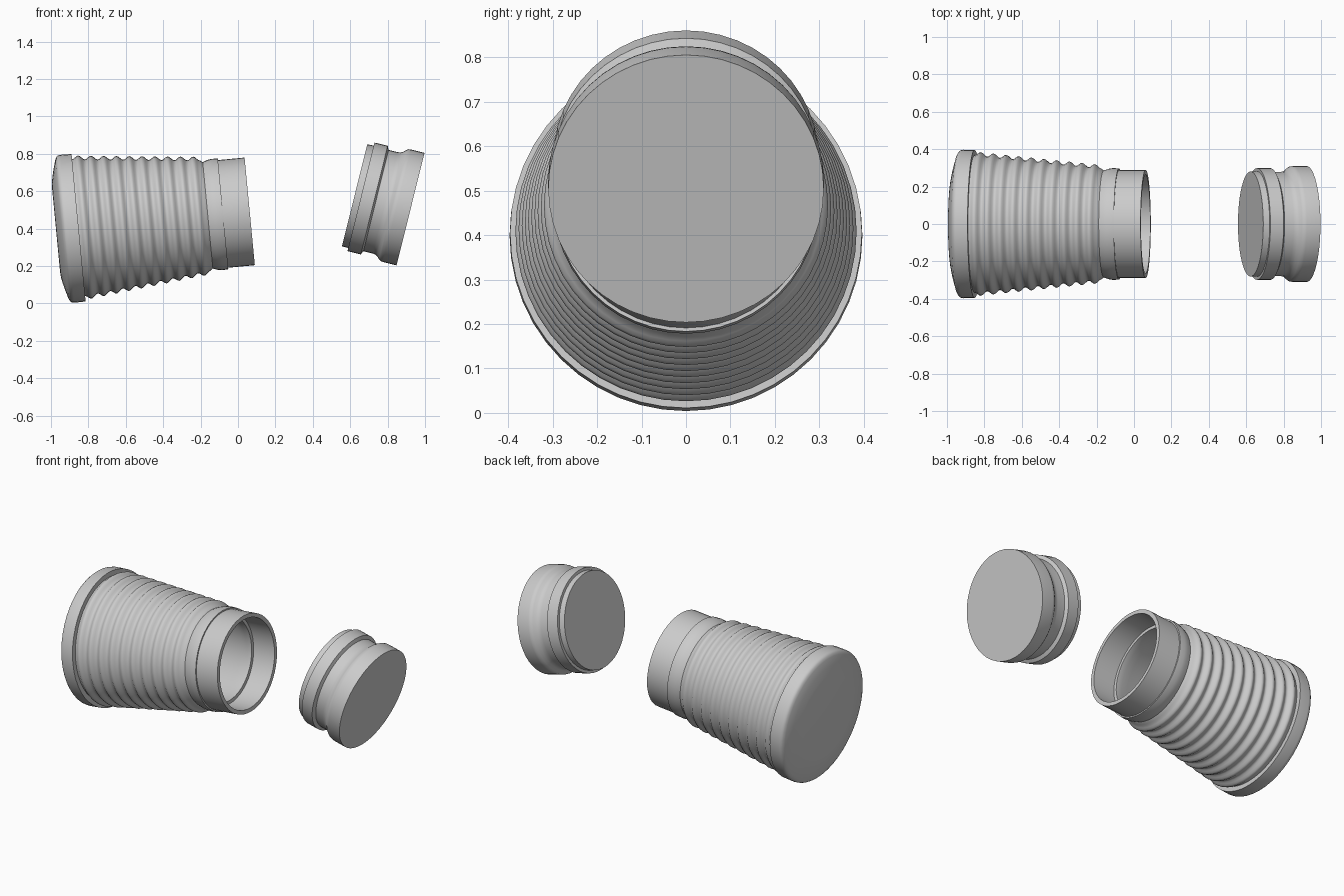
import bpy, bmesh, math
from mathutils import Vector, Matrix

if "Cube" in bpy.data.objects:
    bpy.data.objects.remove(bpy.data.objects["Cube"])

SIDES = 48

grey = bpy.data.materials.new("light_grey")
grey.use_nodes = True
colour = (0.6, 0.6, 0.6, 1)
grey.diffuse_color = colour
grey.node_tree.nodes["Principled BSDF"].inputs["Base Color"].default_value = colour


def lathe(name, profile, origin, direction):
    """Spin (distance, radius) points round an axis; zero radius closes to a pole."""
    bm = bmesh.new()
    rings = []
    for dist, rad in profile:
        if rad == 0:
            rings.append([bm.verts.new((0, 0, dist))] * SIDES)
        else:
            turns = [2 * math.pi * i / SIDES for i in range(SIDES)]
            rings.append([bm.verts.new((rad * math.cos(a), rad * math.sin(a), dist))
                          for a in turns])
    for a, b in zip(rings, rings[1:]):
        for i in range(SIDES):
            j = (i + 1) % SIDES
            bm.faces.new(dict.fromkeys((a[i], a[j], b[j], b[i])))
    bmesh.ops.recalc_face_normals(bm, faces=bm.faces)
    mesh = bpy.data.meshes.new(name)
    bm.to_mesh(mesh)
    bm.free()
    mesh.materials.append(grey)
    obj = bpy.data.objects.new(name, mesh)
    bpy.context.collection.objects.link(obj)

    # Aim the spin axis along the given direction in the xz plane
    z = Vector(direction).normalized()
    y = Vector((0, 1, 0))
    turn = Matrix((y.cross(z), y, z)).transposed().to_4x4()
    obj.matrix_world = Matrix.Translation(origin) @ turn

    bpy.ops.object.select_all(action="DESELECT")
    obj.select_set(True)
    bpy.context.view_layer.objects.active = obj
    bpy.ops.object.shade_smooth_by_angle(angle=math.radians(40))
    return obj


# Ribbed wall: tapering waves between the collar and the base rim
PITCH, WAVES, STEPS = 0.068, 10, 8
START = 0.239
ribs = []
for k in range(WAVES * STEPS + 1):
    s = START + PITCH * k / STEPS
    crest = 0.291 + 0.105 * s
    wave = 0.5 + 0.5 * math.cos(2 * math.pi * k / STEPS)
    ribs.append((s, crest - 0.02 * wave))

# Open body: hollow inside, neck, collar, ribs, base rim and rounded end
inside = [(1.0, 0), (1.0, 0.35), (0.93, 0.35), (0.23, 0.262),
          (0.18, 0.245), (0.143, 0.245), (0.143, 0.265), (0, 0.265)]
neck = [(0, 0.289), (0.143, 0.289), (0.143, 0.297), (0.175, 0.299),
        (0.2, 0.295), (0.225, 0.286)]
base = [(0.919, 0.375), (0.919, 0.396), (0.98, 0.397), (0.992, 0.395),
        (1.001, 0.388), (1.008, 0.375), (1.021, 0.33), (1.031, 0.29),
        (1.037, 0.26), (1.04, 0.23), (1.04, 0)]
lathe("ribbed_body", inside + neck + ribs + base,
      (0.0625, 0, 0.4925), (-0.9955, 0, -0.095))

# Stopper lid: cap, waist groove, sealing band and plug
lid = [(0, 0), (0, 0.31), (0.075, 0.31), (0.089, 0.308), (0.1, 0.3),
       (0.112, 0.288), (0.125, 0.281), (0.14, 0.279), (0.19, 0.279),
       (0.2, 0.299), (0.273, 0.299), (0.273, 0.282), (0.308, 0.281), (0.308, 0)]
lathe("stopper_lid", lid, (0.9225, 0, 0.5045), (-0.971, 0, 0.241))
